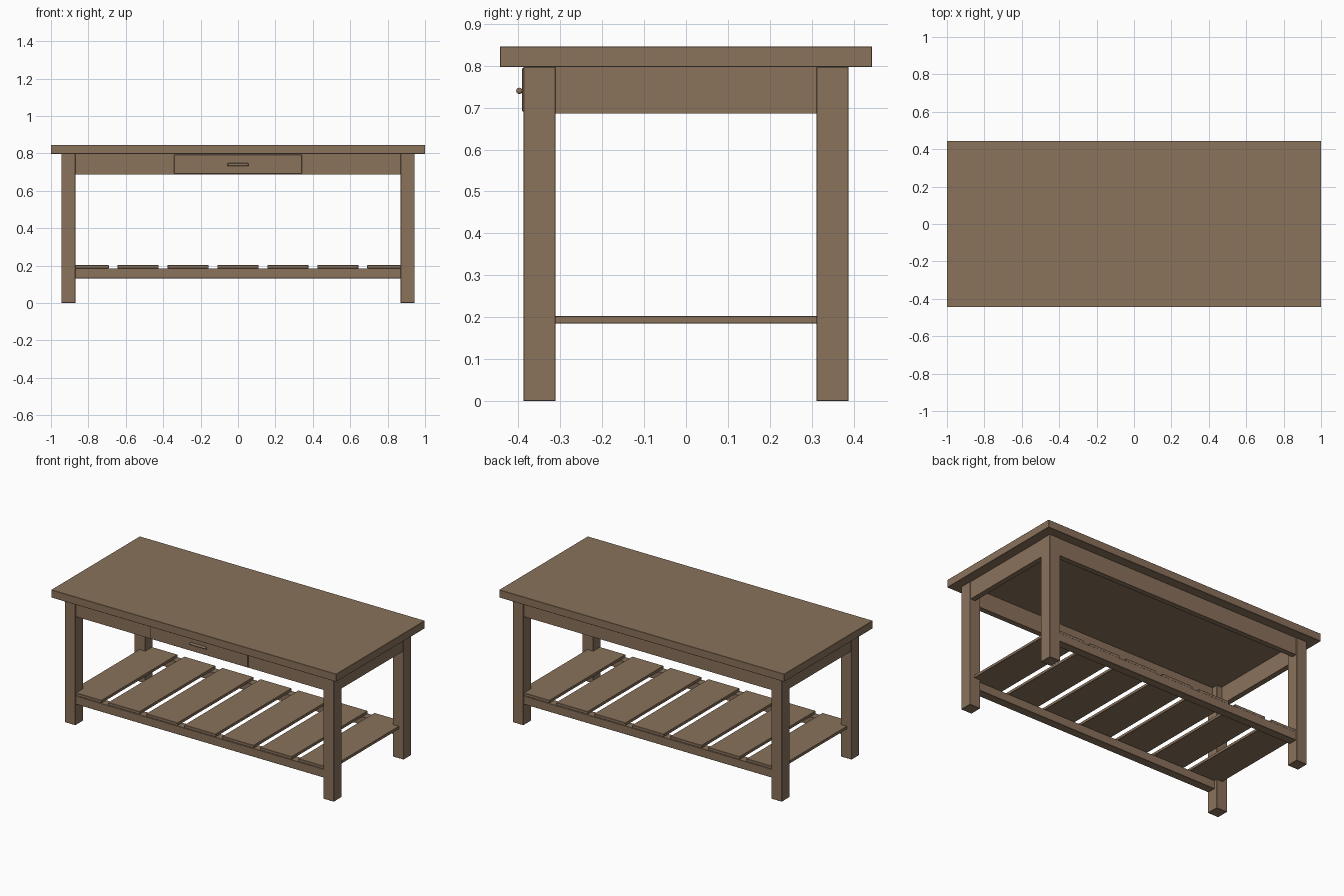
import bpy
import math

if "Cube" in bpy.data.objects:
    bpy.data.objects.remove(bpy.data.objects["Cube"])

# One wood colour for the whole table
wood = bpy.data.materials.new("brown wood")
wood.diffuse_color = (0.254, 0.168, 0.105, 1)
wood.use_nodes = True
wood.node_tree.nodes["Principled BSDF"].inputs["Base Color"].default_value = wood.diffuse_color


def box(name, x0, x1, y0, y1, z0, z1, bevel=0.0015):
    """Axis-aligned box given by its limits, with lightly eased edges."""
    bpy.ops.mesh.primitive_cube_add(size=1, location=((x0 + x1) / 2, (y0 + y1) / 2, (z0 + z1) / 2))
    ob = bpy.context.object
    ob.name = name
    ob.scale = (x1 - x0, y1 - y0, z1 - z0)
    bpy.ops.object.transform_apply(location=False, rotation=False, scale=True)
    if bevel:
        m = ob.modifiers.new("eased edges", 'BEVEL')
        m.width = bevel
        m.segments = 1
    ob.data.materials.append(wood)
    return ob


def rod(name, loc, radius, length, rot):
    """Round bar for the drawer pull."""
    bpy.ops.mesh.primitive_cylinder_add(vertices=16, radius=radius, depth=length, location=loc, rotation=rot)
    ob = bpy.context.object
    ob.name = name
    m = ob.modifiers.new("rounded ends", 'BEVEL')
    m.width = radius * 0.5
    m.segments = 2
    ob.data.materials.append(wood)
    bpy.ops.object.shade_smooth_by_angle()
    return ob


# Tabletop
box("tabletop", -1, 1, -0.444, 0.444, 0.797, 0.846)

# Four legs
for sx, side in ((-1, "left"), (1, "right")):
    for sy, end in ((-1, "front"), (1, "back")):
        xs = sorted((sx * 0.869, sx * 0.944))
        ys = sorted((sy * 0.311, sy * 0.388))
        box(f"{end}_{side}_leg", *xs, *ys, 0, 0.797)

# Aprons under the top and lower rails
for sy, end in ((-1, "front"), (1, "back")):
    box(f"{end}_apron", -0.869, 0.869, *sorted((sy * 0.350, sy * 0.384)), 0.688, 0.797, 0)
    box(f"{end}_lower_rail", -0.869, 0.869, *sorted((sy * 0.330, sy * 0.384)), 0.132, 0.185)
for sx, side in ((-1, "left"), (1, "right")):
    box(f"{side}_apron", *sorted((sx * 0.906, sx * 0.940)), -0.311, 0.311, 0.686, 0.797, 0)

# Shelf slats: seven boards, evenly spaced, resting on the rails
for i in range(7):
    c = (i - 3) * 0.267
    box(f"shelf_slat_{i + 1}", c - 0.11, c + 0.11, -0.381, 0.381, 0.185, 0.203)

# Drawer front and pull
box("drawer_front", -0.341, 0.341, -0.391, -0.370, 0.691, 0.794)
rod("drawer_pull", (0, -0.3975, 0.740), 0.0075, 0.114, (0, math.pi / 2, 0))
for sx in (-1, 1):
    rod("pull_post", (sx * 0.045, -0.392, 0.740), 0.005, 0.012, (math.pi / 2, 0, 0))
